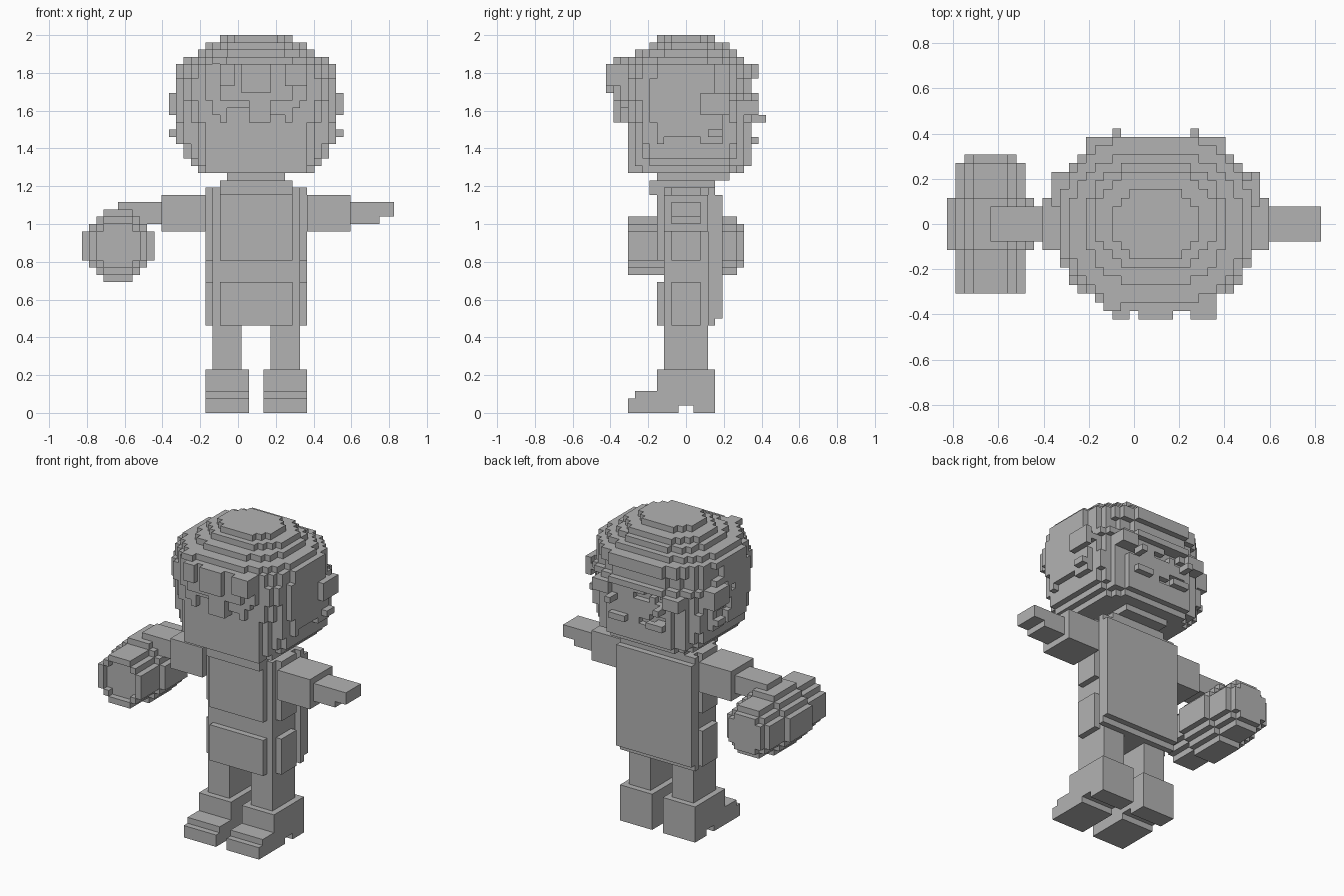
import bpy, bmesh, random

if "Cube" in bpy.data.objects:
    bpy.data.objects.remove(bpy.data.objects["Cube"])

V = 1 / 26          # edge length of one block
CX = 2.5            # body axis offset in blocks
random.seed(4)

grey = bpy.data.materials.new("plain_grey")
grey.diffuse_color = (0.45, 0.45, 0.45, 1)
grey.use_nodes = True
grey.node_tree.nodes["Principled BSDF"].inputs["Base Color"].default_value = grey.diffuse_color


def finish(bm, name):
    me = bpy.data.meshes.new(name)
    bm.to_mesh(me)
    bm.free()
    me.materials.append(grey)
    ob = bpy.data.objects.new(name, me)
    bpy.context.collection.objects.link(ob)
    return ob


def blocks(name, cells):
    """Skin a set of block cells, then merge flat regions."""
    bm = bmesh.new()
    verts = {}
    for c in cells:
        for axis in range(3):
            for side in (0, 1):
                n = list(c)
                n[axis] += 2 * side - 1
                if tuple(n) in cells:
                    continue
                u, w = (axis + 1) % 3, (axis + 2) % 3
                ring = []
                for du, dw in ((0, 0), (1, 0), (1, 1), (0, 1)):
                    p = list(c)
                    p[axis] += side
                    p[u] += du
                    p[w] += dw
                    p = tuple(p)
                    if p not in verts:
                        verts[p] = bm.verts.new(((p[0] + CX) * V, p[1] * V, p[2] * V))
                    ring.append(verts[p])
                bm.faces.new(ring if side else ring[::-1])
    bmesh.ops.dissolve_limit(bm, angle_limit=0.01, verts=bm.verts[:], edges=bm.edges[:])
    return finish(bm, name)


def box_cells(x0, x1, y0, y1, z0, z1):
    return {(x, y, z) for x in range(x0, x1) for y in range(y0, y1) for z in range(z0, z1)}


def part(name, *boxes):
    cells = set()
    for b in boxes:
        cells |= box_cells(*b)
    return blocks(name, cells)


def mirrored(b):
    return (-b[1], -b[0]) + tuple(b[2:])


def pair(name, *boxes):
    part("right_" + name, *boxes)
    part("left_" + name, *[mirrored(b) for b in boxes])


# Legs and stepped shoes with a notch in the sole
pair("leg", (2, 6, -3, 3, 6, 12))
pair("shoe", (1, 7, -4, 4, 1, 6), (1, 7, -8, -1, 0, 2), (1, 7, -7, -4, 2, 3), (1, 7, 1, 4, 0, 1))

# Torso with chest panel, pouch, side panels and back cape
part("torso", (-6, 6, -3, 3, 12, 31),
     (-5, 5, -4, -3, 21, 31), (-5, 5, -4, -3, 12, 18),
     (-7, 7, -2, 2, 12, 18), (-7, 7, -2, 2, 21, 31),
     (-7, 7, 3, 4, 12, 31), (-7, 7, 4, 5, 13, 30))
part("collar", (-5, 5, -5, 4, 30, 32))
part("neck", (-4, 4, -4, 6, 32, 33))

# Arms and hands
pair("sleeve", (7, 13, -3, 3, 25, 30))
pair("hand", (13, 17, -2, 2, 26, 29), (17, 19, -2, 2, 27, 29))


# Round barrel held in one hand, hollow at the front end
def disc(r2, y0, y1):
    return {(x - 19, y, z + 23) for x in range(-5, 5) for z in range(-5, 5)
            for y in range(y0, y1) if (x + .5) ** 2 + (z + .5) ** 2 < r2}


barrel = disc(24.5, -3, 3) | disc(17, -8, 7) | disc(10, 7, 8)
blocks("barrel", barrel - disc(8.6, -8, -7))

# Head layers: bottom, top, half width, front, back, squareness
LAYERS = [
    (33, 34, 8, -8, 8, 5), (34, 35, 9, -8, 9, 4), (35, 37, 10, -8, 9, 3.5),
    (37, 40, 11, -8, 9, 3), (40, 43, 11, -9, 9, 3), (43, 44, 11, -10, 10, 2.7),
    (44, 46, 11, -10, 9, 2.6), (46, 48, 11, -10, 10, 2.5), (48, 49, 10, -9, 8, 2.5),
    (49, 50, 8, -7, 7, 2.4), (50, 51, 7, -5, 6, 2.4), (51, 52, 5, -4, 4, 2.4),
]
head = set()
for z0, z1, rx, front, back, e in LAYERS:
    cy, ry = (front + back) / 2, (back - front) / 2
    head |= {c for c in box_cells(-rx, rx, front, back, z0, z1)
             if (abs(c[0] + .5) / rx) ** e + (abs(c[1] + .5 - cy) / ry) ** e < 1.0}
head |= box_cells(-7, 7, -8, 0, 33, 44)          # flat face

# Ragged fringe hem over the face
for x0, x1, z in ((-7, -5, 41), (-4, -1, 42), (2, 4, 41), (5, 6, 42)):
    head -= box_cells(x0, x1, -9, -8, 40, z)

# Hair tufts at the front, sides and back
head |= box_cells(-2, 2, -11, -9, 44, 48)
head |= box_cells(-1, 2, -10, -8, 40, 44)
for b in ((4, 7, -11, -8, 45, 48), (-5, -3, -11, -8, 45, 48), (-6, -4, -10, -8, 48, 49)):
    head |= box_cells(*b)
for b in ((9, 12, 2, 6, 41, 44), (9, 12, 3, 5, 38, 39), (4, 5, 8, 11, 40, 41),
          (5, 8, 8, 10, 41, 43), (2, 5, 8, 10, 37, 38)):
    head |= box_cells(*b) | box_cells(*mirrored(b))

# Shallow random chips in the side and back hair
for i in range(14):
    z, y = random.randint(35, 45), random.randint(-3, 6)
    s = random.choice((-1, 1))
    chip = (10, 11, y, y + random.randint(1, 3), z, z + random.randint(1, 2))
    head -= box_cells(*(chip if s > 0 else mirrored(chip)))
for i in range(6):
    x, z = random.randint(-7, 4), random.randint(35, 42)
    head -= box_cells(x, x + 3, 8, 9, z, z + 1)
blocks("head", head)
